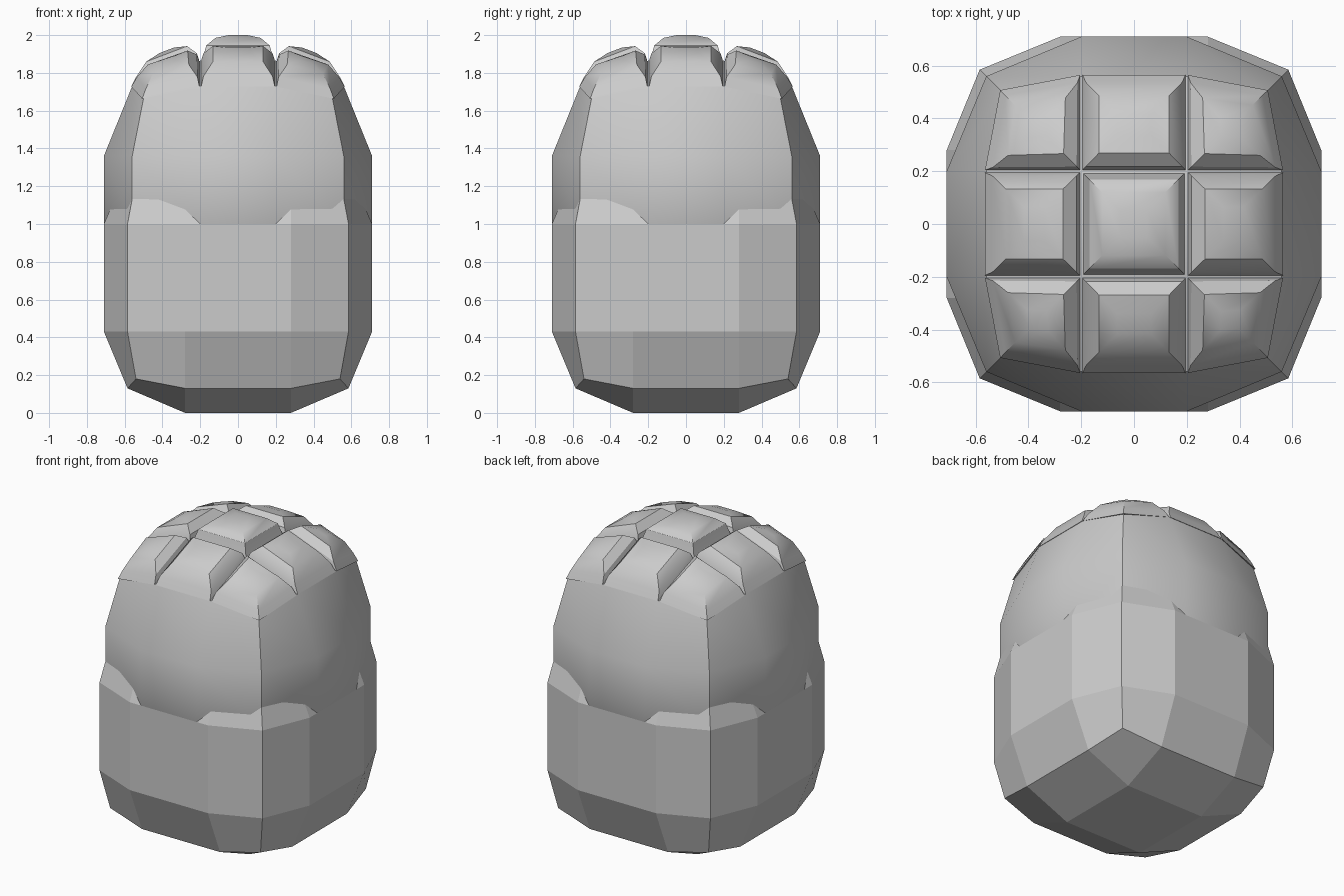
import bpy, bmesh
from mathutils import Vector

if "Cube" in bpy.data.objects:
    bpy.data.objects.remove(bpy.data.objects["Cube"])

grey = bpy.data.materials.new("grey")
grey.diffuse_color = (0.6, 0.6, 0.6, 1)
grey.use_nodes = True
grey.node_tree.nodes["Principled BSDF"].inputs["Base Color"].default_value = grey.diffuse_color


def finish(bm, name, smooth):
    bmesh.ops.recalc_face_normals(bm, faces=bm.faces)
    me = bpy.data.meshes.new(name)
    bm.to_mesh(me)
    bm.free()
    me.materials.append(grey)
    ob = bpy.data.objects.new(name, me)
    bpy.context.collection.objects.link(ob)
    if smooth:
        bpy.ops.object.select_all(action='DESELECT')
        bpy.context.view_layer.objects.active = ob
        ob.select_set(True)
        bpy.ops.object.shade_smooth_by_angle()
    return ob


def rounded_cube(name, inner, outer, z_map, smooth):
    """3x3x3 cube whose face, edge and corner points sit at own distances."""
    bm = bmesh.new()
    bmesh.ops.create_cube(bm, size=2)
    bmesh.ops.subdivide_edges(bm, edges=bm.edges[:], cuts=2, use_grid_fill=True)
    for v in bm.verts:
        n = sum(abs(c) > 0.9 for c in v.co)
        level = [n if abs(c) > 0.9 else 0 for c in v.co]
        x, y = [(1 if v.co[i] > 0 else -1) * (outer[n - 1] if level[i] else inner)
                for i in (0, 1)]
        v.co = (x, y, z_map[v.co.z > 0][level[2]])
    return finish(bm, name, smooth)


# z_map: heights of (side ring, face, edge, corner), bottom half then top half
rounded_cube("lower_shell", 0.28, (0.71, 0.585, 0.54),
             ((0.43, 0.0, 0.13, 0.18), (1.0, 1.42, 1.29, 1.24)), False)
rounded_cube("upper_body", 0.2, (0.71, 0.56, 0.5),
             ((1.0, 0.5, 0.7, 0.75), (1.36, 1.865, 1.73, 1.665)), True)


def cap_point(i, j):
    """Corner of the 3x3 tile layout on the crown, i and j from 0 to 3."""
    ei, ej = i in (0, 3), j in (0, 3)
    r = 0.5 if ei and ej else 0.555
    x = (r if ei else 0.2) * (1 if i > 1 else -1)
    y = (r if ej else 0.2) * (1 if j > 1 else -1)
    return Vector((x, y, (1.865, 1.73, 1.665)[ei + ej]))


def tile(i, j):
    corners = [cap_point(i + a, j + b) for a, b in ((0, 0), (1, 0), (1, 1), (0, 1))]

    def at(u, v):
        return corners[0].lerp(corners[1], u).lerp(corners[3].lerp(corners[2], u), v)

    centre = i == 1 and j == 1
    if centre:
        steps = ((0.005, -0.01), (0.015, 0.02), (0.032, 0.08), (0.08, 0.12), (0.15, 0.135))
    else:
        steps = ((0.005, 0.002), (0.017, 0.045), (0.067, 0.103), (0.135, 0.122))
    bm = bmesh.new()
    rings = []
    for k, (inset, lift) in enumerate(steps):
        ring = []
        for a, b in ((0, 0), (1, 0), (1, 1), (0, 1)):
            uv = []
            for side, idx in ((a, i), (b, j)):
                t = inset / (0.4 if idx == 1 else 0.345)
                # outer rim overhangs the body slightly
                if k == 0 and ((idx == 0 and side == 0) or (idx == 2 and side == 1)):
                    t = -0.03
                uv.append(1 - t if side else t)
            ring.append(bm.verts.new(at(*uv) + Vector((0, 0, lift))))
        rings.append(ring)
    for r0, r1 in zip(rings, rings[1:]):
        for k in range(4):
            bm.faces.new((r0[k], r0[k - 3], r1[k - 3], r1[k]))
    bm.faces.new(rings[-1])
    bm.faces.new(rings[0][::-1])
    finish(bm, "crown_tile_%d_%d" % (i, j), True)


# Nine raised tiles on the crown
for i in range(3):
    for j in range(3):
        tile(i, j)
